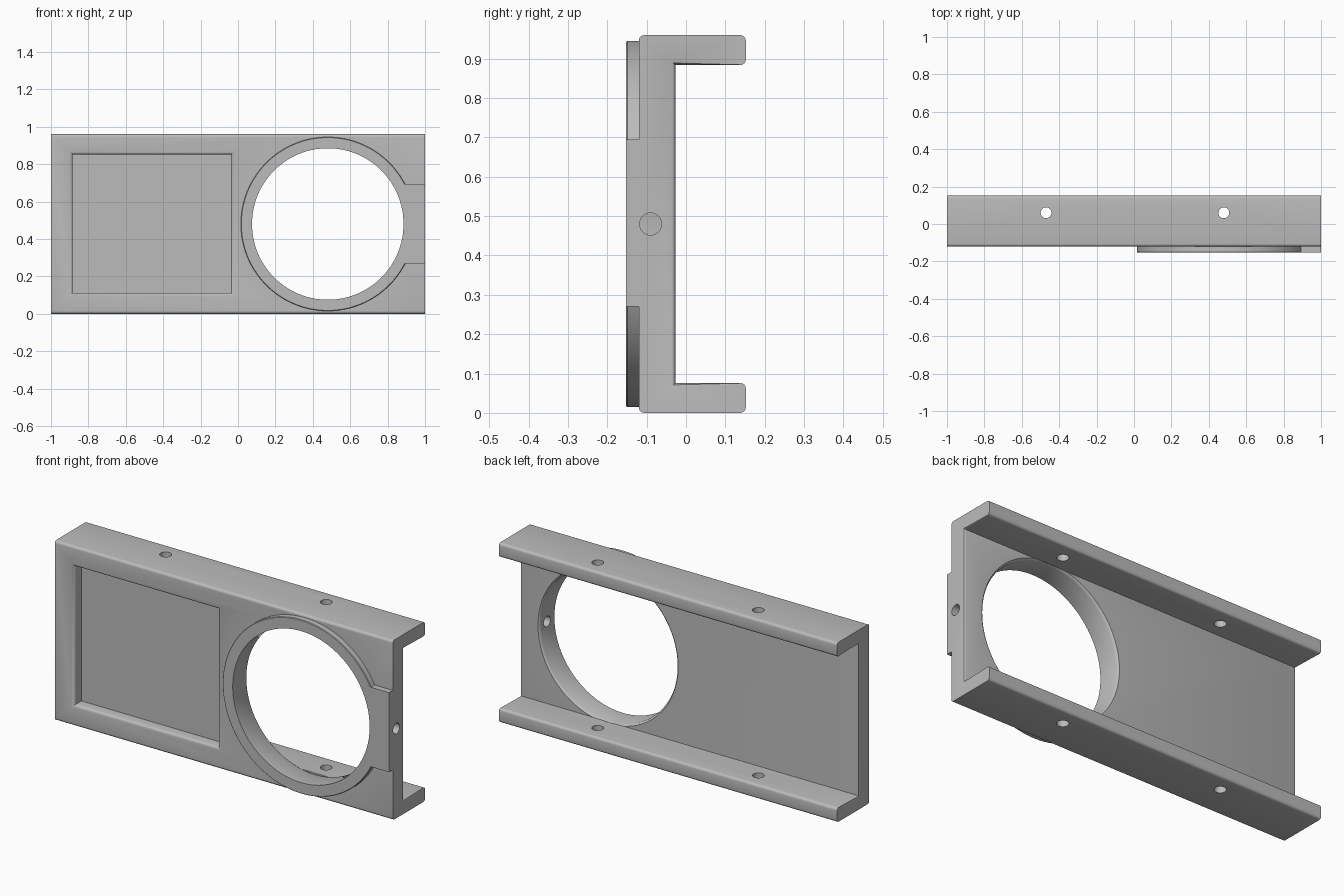
import bpy, bmesh, math
from mathutils import Matrix, Vector

cube = bpy.data.objects.get("Cube")
if cube:
    bpy.data.objects.remove(cube, do_unlink=True)

grey = bpy.data.materials.new("plain grey")
grey.use_nodes = True
colour = (0.5, 0.5, 0.5, 1)
grey.diffuse_color = colour
grey.node_tree.nodes["Principled BSDF"].inputs["Base Color"].default_value = colour


def make_object(name, bm, cutter=False):
    bmesh.ops.recalc_face_normals(bm, faces=bm.faces)
    mesh = bpy.data.meshes.new(name)
    bm.to_mesh(mesh)
    bm.free()
    mesh.materials.append(grey)
    obj = bpy.data.objects.new(name, mesh)
    bpy.context.collection.objects.link(obj)
    obj.hide_render = cutter
    return obj


def box(name, low, high):
    bm = bmesh.new()
    bmesh.ops.create_cube(bm, size=1)
    low, high = Vector(low), Vector(high)
    for v in bm.verts:
        v.co = (low + high) / 2 + v.co * (high - low)
    return make_object(name, bm, True)


def lathe(name, profile, centre, axis, steps):
    """Solid of revolution from (radius, distance along axis) pairs."""
    bm = bmesh.new()
    rot = Vector((0, 0, 1)).rotation_difference(Vector(axis)).to_matrix()
    rings = [[bm.verts.new(Vector(centre) + rot @ Vector((
        r * math.cos(2 * math.pi * i / steps), r * math.sin(2 * math.pi * i / steps), d)))
        for i in range(steps)] for r, d in profile]
    for a, b in zip(rings, rings[1:]):
        for i in range(steps):
            j = (i + 1) % steps
            bm.faces.new((a[i], a[j], b[j], b[i]))
    bm.faces.new(rings[0])
    bm.faces.new(rings[-1])
    return make_object(name, bm, True)


def apply_boolean(target, tool, operation):
    mod = target.modifiers.new(operation, 'BOOLEAN')
    mod.operation = operation
    mod.solver = 'EXACT'
    mod.object = tool
    bpy.context.view_layer.objects.active = target
    bpy.ops.object.modifier_apply(modifier=mod.name)
    bpy.data.objects.remove(tool, do_unlink=True)


# Channel: a C-shaped profile swept along x
FRONT, WEB, BACK, TOP, WALL = -0.12, -0.027, 0.152, 0.96, 0.076
profile = [(FRONT, 0), (BACK, 0), (BACK, WALL), (WEB, WALL),
           (WEB, TOP - WALL), (BACK, TOP - WALL), (BACK, TOP), (FRONT, TOP)]
bm = bmesh.new()
start = bm.faces.new([bm.verts.new((-1, y, z)) for y, z in profile])
sweep = bmesh.ops.extrude_face_region(bm, geom=[start], use_keep_orig=True)
bmesh.ops.translate(bm, vec=(2, 0, 0),
                    verts=[g for g in sweep["geom"] if isinstance(g, bmesh.types.BMVert)])
bmesh.ops.recalc_face_normals(bm, faces=bm.faces)


# Round the long outer edges
def is_long_outer(e):
    a, b = (v.co for v in e.verts)
    return abs(a.x - b.x) > 1 and abs(a.y - WEB) > 0.01


bmesh.ops.bevel(bm, geom=[e for e in bm.edges if is_long_outer(e)],
                offset=0.014, segments=4, profile=0.5, affect='EDGES')


# Soften the inner edges at both open ends
def is_inner_end(e):
    a, b = (v.co for v in e.verts)
    mid = (a + b) / 2
    return (abs(a.x - b.x) < 0.001 and e.calc_length() > 0.1 and mid.y > WEB - 0.001
            and WALL - 0.01 < mid.z < TOP - WALL + 0.01)


bmesh.ops.bevel(bm, geom=[e for e in bm.edges if is_inner_end(e)],
                offset=0.01, segments=3, profile=0.5, affect='EDGES')
body = make_object("channel_bracket", bm)

# Raised ring and side tab on the front
CX, CZ, FACE = 0.48, 0.48, -0.152
boss = lathe("ring_boss", [(0.462, FACE), (0.465, FACE + 0.003), (0.465, FRONT + 0.02)],
             (CX, 0, CZ), (0, 1, 0), 128)
tab = box("side_tab", (0.7, FACE, 0.27), (1, FRONT + 0.02, 0.695))
apply_boolean(boss, tab, 'UNION')
apply_boolean(body, boss, 'UNION')

# Large bore with a softened rear lip
bore = lathe("bore_cutter", [(0.405, -0.3), (0.405, WEB - 0.012), (0.409, WEB - 0.004),
                             (0.416, WEB + 0.001), (0.405, WEB + 0.002), (0.405, 0.3)],
             (CX, 0, CZ), (0, 1, 0), 128)
apply_boolean(body, bore, 'DIFFERENCE')

# Rectangular recess with a rounded rim
bm = bmesh.new()
rim = [(0.016, FRONT - 0.02), (0.016, FRONT), (0.009, FRONT + 0.002),
       (0.003, FRONT + 0.007), (0, FRONT + 0.015), (0, FRONT + 0.06)]
loops = []
for grow, y in rim:
    x0, x1, z0, z1 = -0.884 - grow, -0.037 + grow, 0.112 - grow, 0.852 + grow
    loops.append([bm.verts.new((x, y, z)) for x, z in ((x0, z0), (x1, z0), (x1, z1), (x0, z1))])
for a, b in zip(loops, loops[1:]):
    for i in range(4):
        bm.faces.new((a[i], a[i - 1], b[i - 1], b[i]))
bm.faces.new(loops[0])
bm.faces.new(loops[-1])
apply_boolean(body, make_object("recess_cutter", bm, True), 'DIFFERENCE')

# Screw holes through both flanges and the side tab
for x in (-0.47, CX):
    hole = lathe("flange_hole_cutter", [(0.029, -0.1), (0.029, 1.1)], (x, 0.06, 0), (0, 0, 1), 32)
    apply_boolean(body, hole, 'DIFFERENCE')
hole = lathe("tab_hole_cutter", [(0.028, 0.6), (0.028, 1.1)], (0, -0.09, CZ), (1, 0, 0), 32)
apply_boolean(body, hole, 'DIFFERENCE')

# Smooth the curves, keep the edges sharp
bpy.ops.object.select_all(action='DESELECT')
body.select_set(True)
bpy.context.view_layer.objects.active = body
bpy.ops.object.shade_smooth_by_angle(angle=math.radians(30))
